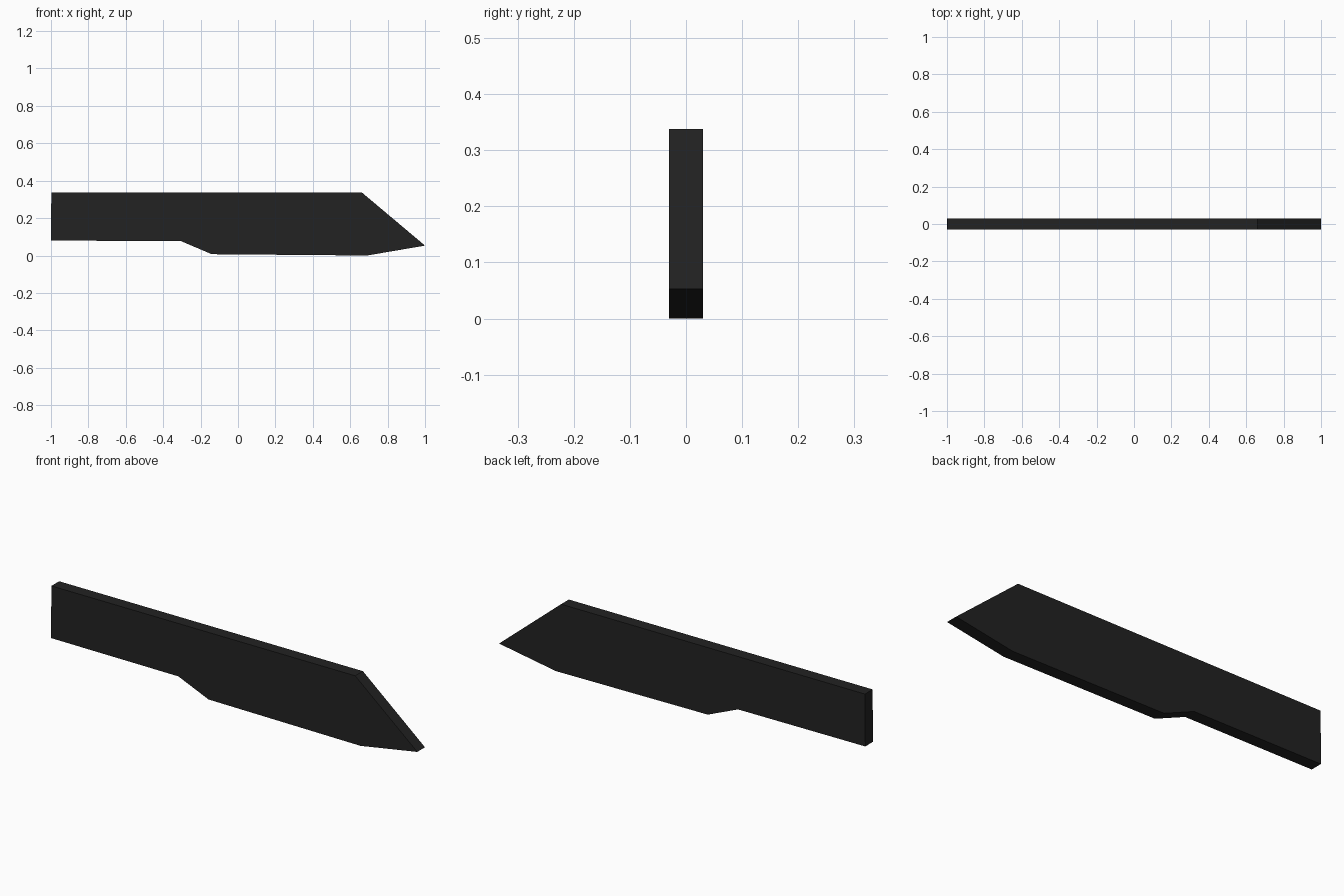
import bpy
import bmesh

if "Cube" in bpy.data.objects:
    bpy.data.objects.remove(bpy.data.objects["Cube"])

HALF_THICKNESS = 0.03

# Side outline of the blade, (x, z)
OUTLINE = [(-1.0, 0.08), (-0.305, 0.077), (-0.14, 0.007), (0.69, 0.0),
           (1.0, 0.053), (0.661, 0.338), (-0.998, 0.338)]

black = bpy.data.materials.new("matte black")
black.diffuse_color = (0.016, 0.016, 0.016, 1)
black.use_nodes = True
black.node_tree.nodes["Principled BSDF"].inputs["Base Color"].default_value = black.diffuse_color

# Flat plate: outline extruded through its thickness
bm = bmesh.new()
face = bm.faces.new([bm.verts.new((x, -HALF_THICKNESS, z)) for x, z in OUTLINE])
result = bmesh.ops.extrude_face_region(bm, geom=[face], use_keep_orig=True)
moved = [v for v in result["geom"] if isinstance(v, bmesh.types.BMVert)]
bmesh.ops.translate(bm, verts=moved, vec=(0, 2 * HALF_THICKNESS, 0))
bmesh.ops.recalc_face_normals(bm, faces=bm.faces)

mesh = bpy.data.meshes.new("blade_plate")
bm.to_mesh(mesh)
bm.free()
mesh.materials.append(black)
blade = bpy.data.objects.new("blade_plate", mesh)
bpy.context.collection.objects.link(blade)
